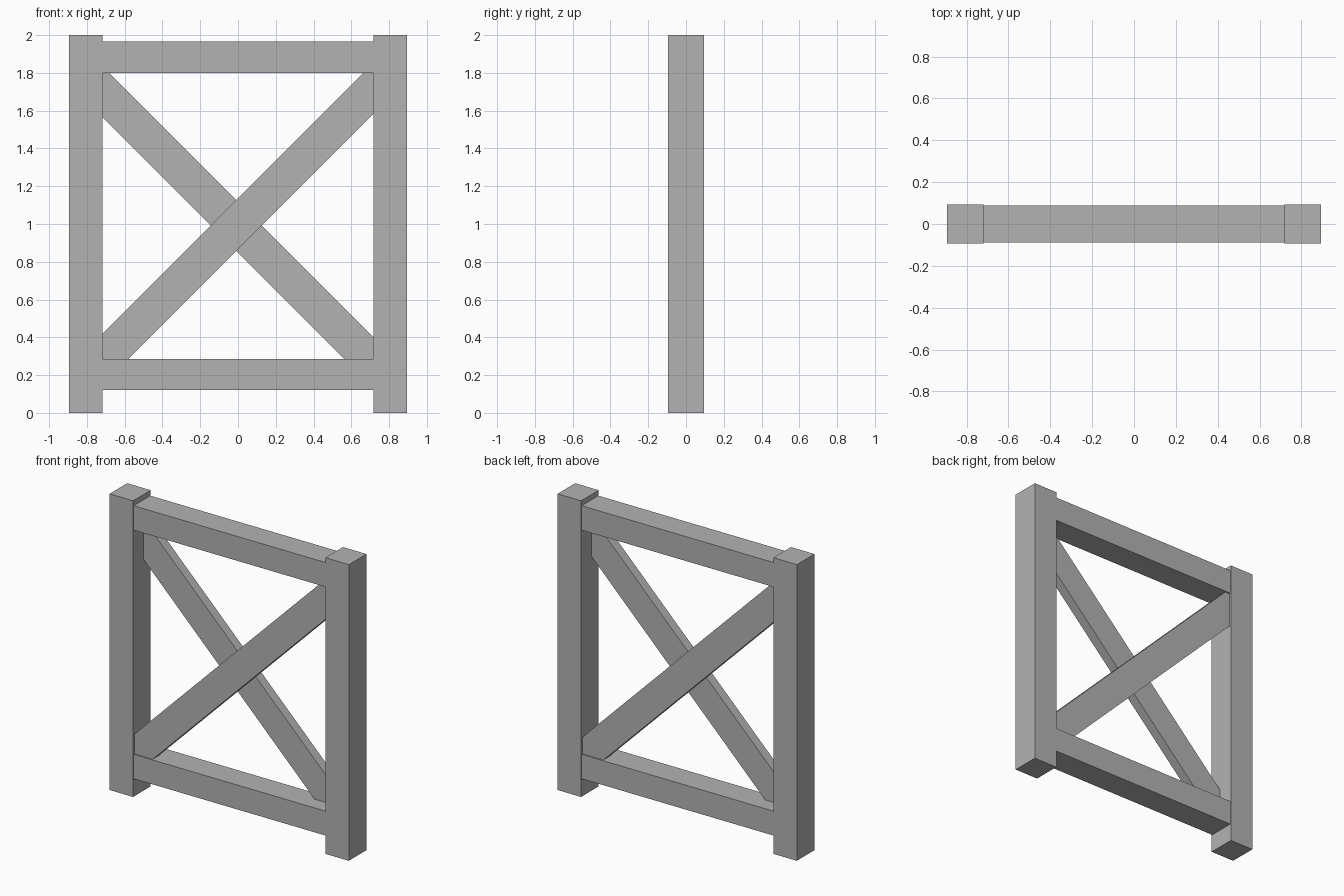
import bpy
import bmesh
from mathutils import Vector

cube = bpy.data.objects.get("Cube")
if cube:
    bpy.data.objects.remove(cube, do_unlink=True)

# Single plain grey
GREY = (0.45, 0.45, 0.45, 1.0)
grey = bpy.data.materials.new("plain_grey")
grey.use_nodes = True
grey.diffuse_color = GREY
grey.node_tree.nodes["Principled BSDF"].inputs["Base Color"].default_value = GREY

HALF_W, HALF_D, HEIGHT = 0.894, 0.094, 2.0
INNER_X = 0.718                       # inner faces of the posts
LOW_Z, HIGH_Z = 0.286, 1.8            # rail faces bounding the opening
RAIL_T, RAIL_D = 0.165, 0.089


def finish(name, bm):
    bmesh.ops.recalc_face_normals(bm, faces=bm.faces[:])
    mesh = bpy.data.meshes.new(name)
    bm.to_mesh(mesh)
    bm.free()
    mesh.materials.append(grey)
    obj = bpy.data.objects.new(name, mesh)
    bpy.context.collection.objects.link(obj)
    return obj


def add_box(bm, low, high):
    low, high = Vector(low), Vector(high)
    verts = bmesh.ops.create_cube(bm, size=1)["verts"]
    for v in verts:
        v.co = (low + high) / 2 + v.co * (high - low)
    return verts


def box(name, low, high):
    bm = bmesh.new()
    add_box(bm, low, high)
    return finish(name, bm)


def brace(name, slope, bottom, top, y0, y1):
    """Diagonal bar sheared along x, trimmed to the frame opening."""
    bm = bmesh.new()
    for v in add_box(bm, (-1, y0, bottom), (1, y1, top)):
        v.co.z += slope * v.co.x
    planes = [((INNER_X, 0, 0), (1, 0, 0)), ((-INNER_X, 0, 0), (-1, 0, 0)),
              ((0, 0, HIGH_Z), (0, 0, 1)), ((0, 0, LOW_Z), (0, 0, -1))]
    for co, no in planes:
        geom = bm.verts[:] + bm.edges[:] + bm.faces[:]
        bmesh.ops.bisect_plane(bm, geom=geom, plane_co=co, plane_no=no,
                               clear_outer=True)
        rim = [e for e in bm.edges if e.is_boundary]
        if rim:
            bmesh.ops.holes_fill(bm, edges=rim)
    return finish(name, bm)


# Upright posts
box("left_post", (INNER_X, -HALF_D, 0), (HALF_W, HALF_D, HEIGHT))
box("right_post", (-HALF_W, -HALF_D, 0), (-INNER_X, HALF_D, HEIGHT))

# Horizontal rails
for name, z in (("bottom_rail", LOW_Z - RAIL_T), ("top_rail", HIGH_Z)):
    box(name, (-INNER_X, -RAIL_D, z), (INNER_X, RAIL_D, z + RAIL_T))

# Crossed diagonal braces, one behind the other
brace("front_brace", 1, 0.867, 1.137, -0.08, -0.015)
brace("back_brace", -1, 0.847, 1.117, 0.015, 0.08)
